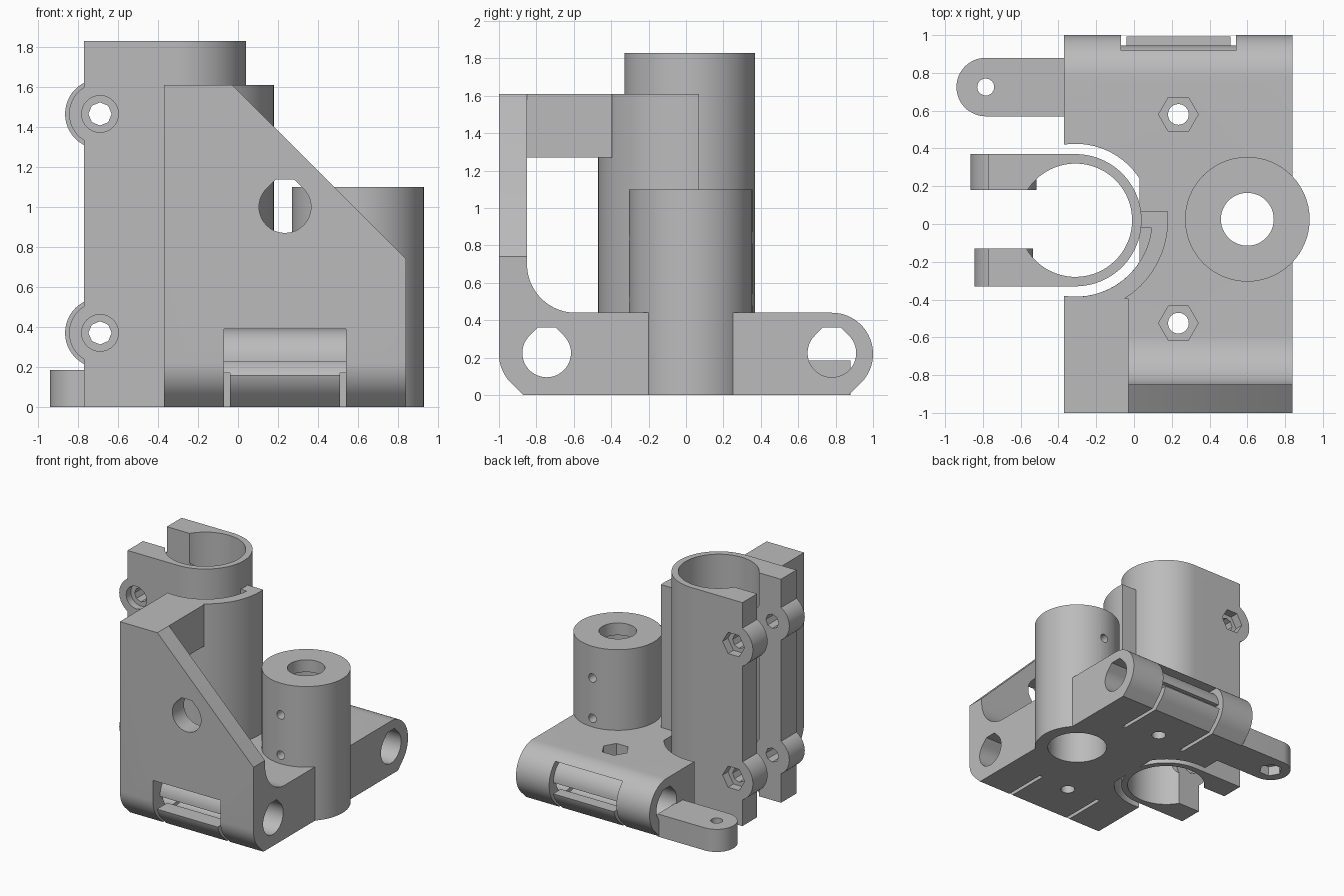
import bpy, bmesh
from math import cos, sin, radians, acos, asin, degrees
from mathutils import Vector

if "Cube" in bpy.data.objects:
    bpy.data.objects.remove(bpy.data.objects["Cube"], do_unlink=True)

GREY = (0.5, 0.5, 0.5, 1)
mat = bpy.data.materials.new("plain grey plastic")
mat.use_nodes = True
mat.diffuse_color = GREY
mat.node_tree.nodes["Principled BSDF"].inputs["Base Color"].default_value = GREY


def arc(c, r, a, b, n=24):
    """Points on an arc from angle a to b in degrees."""
    steps = [radians(a + (b - a) * i / n) for i in range(n + 1)]
    return [(c[0] + r * cos(t), c[1] + r * sin(t)) for t in steps]


def ring(c, r, n=48):
    return arc(c, r, 0, 360 * (n - 1) / n, n - 1)


def rect(u0, u1, v0, v1):
    return [(u0, v0), (u1, v0), (u1, v1), (u0, v1)]


def teardrop(c, r):
    """Round hole with 45 degree shoulders and a flat roof."""
    top = r * 1.05
    w = r * 2 ** 0.5 - top
    return arc(c, r, 135, 405, 36) + [(c[0] + w, c[1] + top), (c[0] - w, c[1] + top)]


def prism(name, pts, axis, lo, hi):
    """Extrude a profile along x, y or z."""
    place = {"x": lambda p, d: Vector((d, p[0], p[1])),
             "y": lambda p, d: Vector((p[0], d, p[1])),
             "z": lambda p, d: Vector((p[0], p[1], d))}[axis]
    bm = bmesh.new()
    face = bm.faces.new([bm.verts.new(place(p, lo)) for p in pts])
    out = bmesh.ops.extrude_face_region(bm, geom=[face])
    shift = place((0, 0), hi - lo)
    bmesh.ops.translate(bm, vec=shift,
                        verts=[g for g in out["geom"] if isinstance(g, bmesh.types.BMVert)])
    bmesh.ops.recalc_face_normals(bm, faces=bm.faces)
    me = bpy.data.meshes.new(name)
    bm.to_mesh(me)
    bm.free()
    me.materials.append(mat)
    ob = bpy.data.objects.new(name, me)
    bpy.context.collection.objects.link(ob)
    return ob


def combine(ob, tools, operation="DIFFERENCE"):
    """Apply exact booleans one by one and drop the helpers."""
    for tool in tools:
        tool.hide_render = True
        mod = ob.modifiers.new("cut", "BOOLEAN")
        mod.operation, mod.solver, mod.object = operation, "EXACT", tool
        bpy.context.view_layer.objects.active = ob
        bpy.ops.object.modifier_apply(modifier=mod.name)
        bpy.data.objects.remove(tool, do_unlink=True)


def cut(pts, axis, lo, hi):
    return prism("cutter", pts, axis, lo, hi)


TUBE = (-0.31, 0.02)      # split tube axis
POST = (0.60, 0.025)      # round post axis
LEFT, RIGHT = -0.37, 0.84  # bracket ends
ROD_Z = 0.225

# Bracket: base and upright plate in one side profile
side = ([(-0.87, 0), (0.87, 0)] + arc((0.78, 0.22), 0.22, -45, 90)
        + arc((-0.59, 0.70), 0.26, 270, 180)
        + [(-0.85, 1.61), (-1, 1.61)] + arc((-0.78, 0.22), 0.22, 180, 225, 8))
bracket = prism("bracket", side, "x", LEFT, RIGHT)

# Sloped plate corner, plate window, tube clearance, post bore
cuts = [cut([(-0.03, 1.61), (RIGHT, 0.74), (1, 0.58), (1, 1.9), (-0.03, 1.9)], "y", -1.1, -0.7),
        cut(teardrop((0.235, 1.0), 0.13), "y", -1.1, -0.7)]
flat = degrees(acos(0.34 / 0.405))
cuts.append(cut(arc(TUBE, 0.405, flat, 360 - flat, 48), "z", -0.1, 1.0))
cuts.append(cut(ring(POST, 0.23), "z", -0.1, 0.6))

# Hex nut pockets with screw holes
for y in (0.58, -0.525):
    cuts.append(cut(ring((0.235, y), 0.105, 6), "z", 0.30, 0.6))
    cuts.append(cut(ring((0.235, y), 0.055, 24), "z", -0.1, 0.4))

# Rod holes, clip windows and the slits that free each clip
for y, s in ((-0.745, -1), (0.78, 1)):
    cuts.append(cut(teardrop((y, ROD_Z), 0.13), "x", -0.6, 1.1))
    core = [(y + s * (p[0]), p[1]) for p in arc((0, ROD_Z), 0.165, 90, 0, 12)]
    window = [(y + s * 0.4, 0.16), (y + s * 0.4, 0.39)] + core + [(y, ROD_Z), (y, 0.16)]
    cuts.append(cut(window, "x", -0.07, 0.54))
    for x in (-0.055, 0.525):
        ends = sorted((s * 0.5, s * 1.1))
        cuts.append(cut(rect(x - 0.015, x + 0.015, *ends), "z", -0.1, 0.17))
combine(bracket, cuts)

# Curved shell around the tube, joined to it by a web
start = -degrees(acos(-0.06 / 0.49))
end = degrees(asin(0.05 / 0.49))
shell_pts = (arc(TUBE, 0.49, start, end, 32) + [(0.03, 0.07), (0.03, -0.02)]
             + arc(TUBE, 0.405, -5.7, -degrees(acos(-0.06 / 0.405)), 32))
shell = prism("curved_shell", shell_pts, "z", 0.42, 1.61)

# Block from the plate to the shell
arm = prism("upper_arm", rect(LEFT, -0.03, -0.86, -0.395), "z", 1.27, 1.61)

# Split tube with clamp ears
tube_pts = (arc(TUBE, 0.35, 90, -90, 48)
            + [(-0.77, -0.33), (-0.77, -0.13)]
            + arc(TUBE, 0.30, -150, 148, 64)
            + [(-0.77, 0.18), (-0.77, 0.37)])
tube = prism("split_tube", tube_pts, "z", 0, 1.83)
bosses, drills = [], []
for z in (0.37, 1.465):
    c = (-0.69, z)
    bosses.append(prism("boss", ring(c, 0.175), "y", 0.18, 0.37))
    bosses.append(prism("boss", ring(c, 0.155), "y", -0.33, -0.13))
    drills.append(cut(ring(c, 0.058, 8), "y", -0.5, 0.5))
    drills.append(cut(ring(c, 0.092, 32), "y", -0.5, -0.27))
    drills.append(cut(ring(c, 0.10, 6), "y", 0.30, 0.5))
combine(tube, bosses, "UNION")
combine(tube, drills)

# Hollow round post with cross screw holes
post = prism("round_post", ring(POST, 0.33, 64), "z", 0, 1.10)
post_cuts = [cut(ring(POST, 0.23), "z", -0.1, 1.0), cut(ring(POST, 0.14), "z", 0.9, 1.2)]
for z in (0.51, 0.84):
    post_cuts.append(cut(ring((POST[0], z), 0.035, 16), "y", -0.5, 0.5))
combine(post, post_cuts)

# Rounded side tab with screw hole and nut pocket
eye = (-0.785, 0.725)
tab = prism("side_tab", arc(eye, 0.155, 90, 270) + [(LEFT + 0.01, 0.57), (LEFT + 0.01, 0.88)],
            "z", 0, 0.185)
combine(tab, [cut(ring(eye, 0.045, 24), "z", -0.1, 0.3),
              cut(ring(eye, 0.09, 6), "z", -0.1, 0.08)])

# Smooth round walls, keep edges sharp
for ob in (bracket, shell, arm, tube, post, tab):
    bpy.ops.object.select_all(action="DESELECT")
    ob.select_set(True)
    bpy.context.view_layer.objects.active = ob
    bpy.ops.object.shade_smooth_by_angle()
